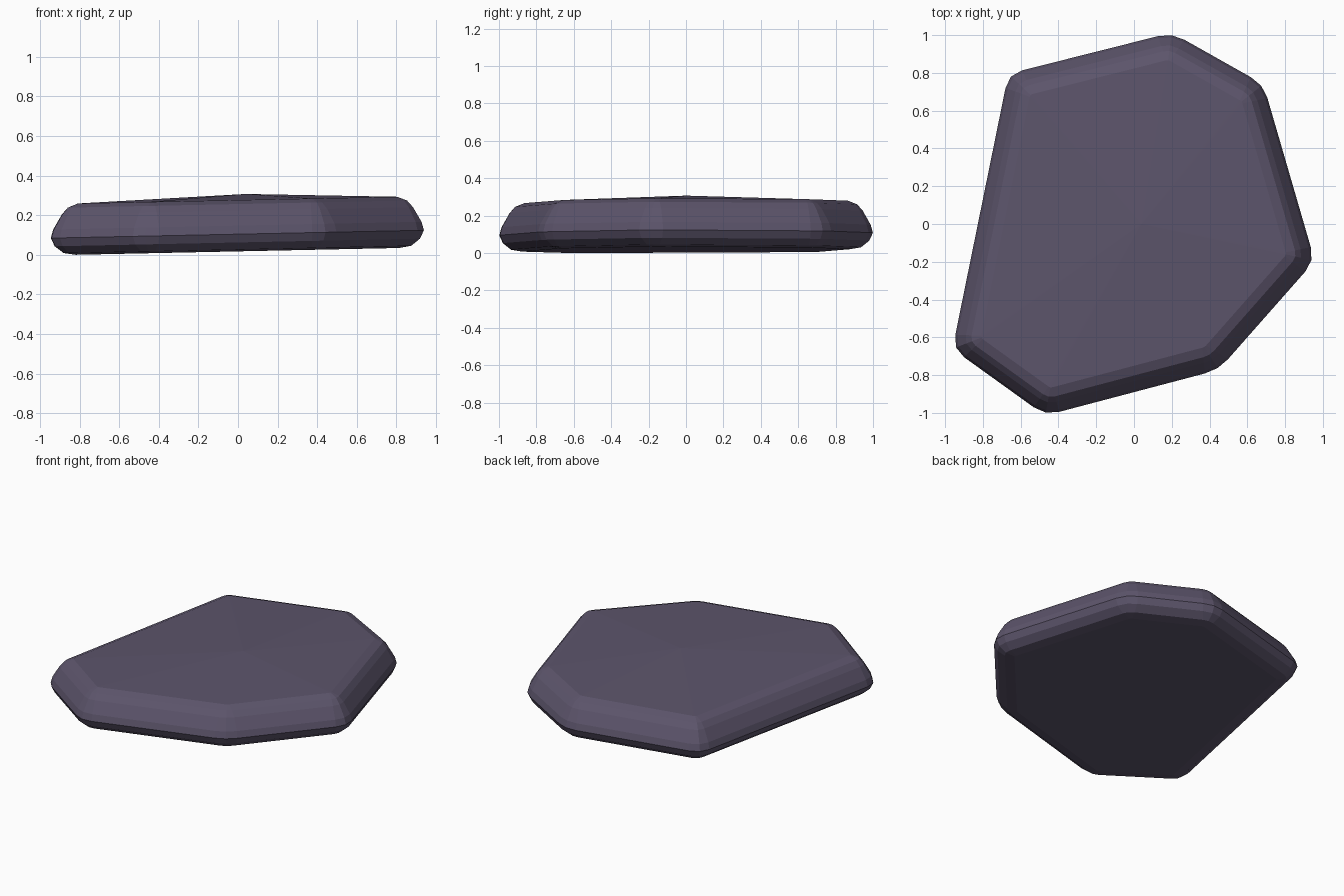
import bpy, bmesh
from mathutils import Vector

if "Cube" in bpy.data.objects:
    bpy.data.objects.remove(bpy.data.objects["Cube"])

# Sharp outline corners, clockwise from the back left
CORNERS = [Vector(p) for p in [(-0.665, 0.795), (0.2, 1.013), (0.685, 0.74), (0.957, -0.195),
                               (0.448, -0.772), (-0.47, -1.014), (-0.961, -0.661)]]
# Edge profile from underside to top: (inset, height, corner cut)
PROFILE = [(0.125, 0.020, 0.012), (0.065, 0.030, 0.04), (0.02, 0.065, 0.065), (0.0, 0.107, 0.075),
           (0.012, 0.15, 0.07), (0.055, 0.225, 0.05), (0.085, 0.259, 0.035), (0.135, 0.279, 0.012)]
TILT = 0.021


def inset_outline(d):
    """Move every outline side inwards by d."""
    out = []
    n = len(CORNERS)
    for i, c in enumerate(CORNERS):
        a = (c - CORNERS[i - 1]).normalized()
        b = (CORNERS[(i + 1) % n] - c).normalized()
        na, nb = Vector((a.y, -a.x)), Vector((b.y, -b.x))
        out.append(c + (na + nb) * d / (1 + na.dot(nb)))
    return out


def rounded(points, cut):
    """Replace each corner with three points on a small curve."""
    out = []
    n = len(points)
    for i, c in enumerate(points):
        p = c + (points[i - 1] - c).normalized() * cut
        q = c + (points[(i + 1) % n] - c).normalized() * cut
        out += [p, (p + q) / 4 + c / 2, q]
    return out


# Stone slab: stacked rings, flat underside, slightly domed top
bm = bmesh.new()
rings = []
for inset, z, cut in PROFILE:
    rings.append([bm.verts.new((p.x, p.y, z + TILT * p.x))
                  for p in rounded(inset_outline(inset), cut)])
n = len(rings[0])
for lo, hi in zip(rings, rings[1:]):
    for i in range(n):
        j = (i + 1) % n
        bm.faces.new((lo[i], lo[j], hi[j], hi[i]))
bm.faces.new(rings[0])
apex = bm.verts.new((0.04, 0.0, 0.31))
for i in range(n):
    bm.faces.new((rings[-1][i], rings[-1][(i + 1) % n], apex))
bmesh.ops.recalc_face_normals(bm, faces=bm.faces)

# Rest on the ground
low = min(v.co.z for v in bm.verts)
bmesh.ops.translate(bm, verts=bm.verts, vec=(0, 0, -low))

mesh = bpy.data.meshes.new("flat_stone")
bm.to_mesh(mesh)
bm.free()
stone = bpy.data.objects.new("flat_stone", mesh)
bpy.context.collection.objects.link(stone)

mat = bpy.data.materials.new("purple grey stone")
mat.diffuse_color = (0.108, 0.09, 0.148, 1)
mat.use_nodes = True
mat.node_tree.nodes["Principled BSDF"].inputs["Base Color"].default_value = mat.diffuse_color
mesh.materials.append(mat)
